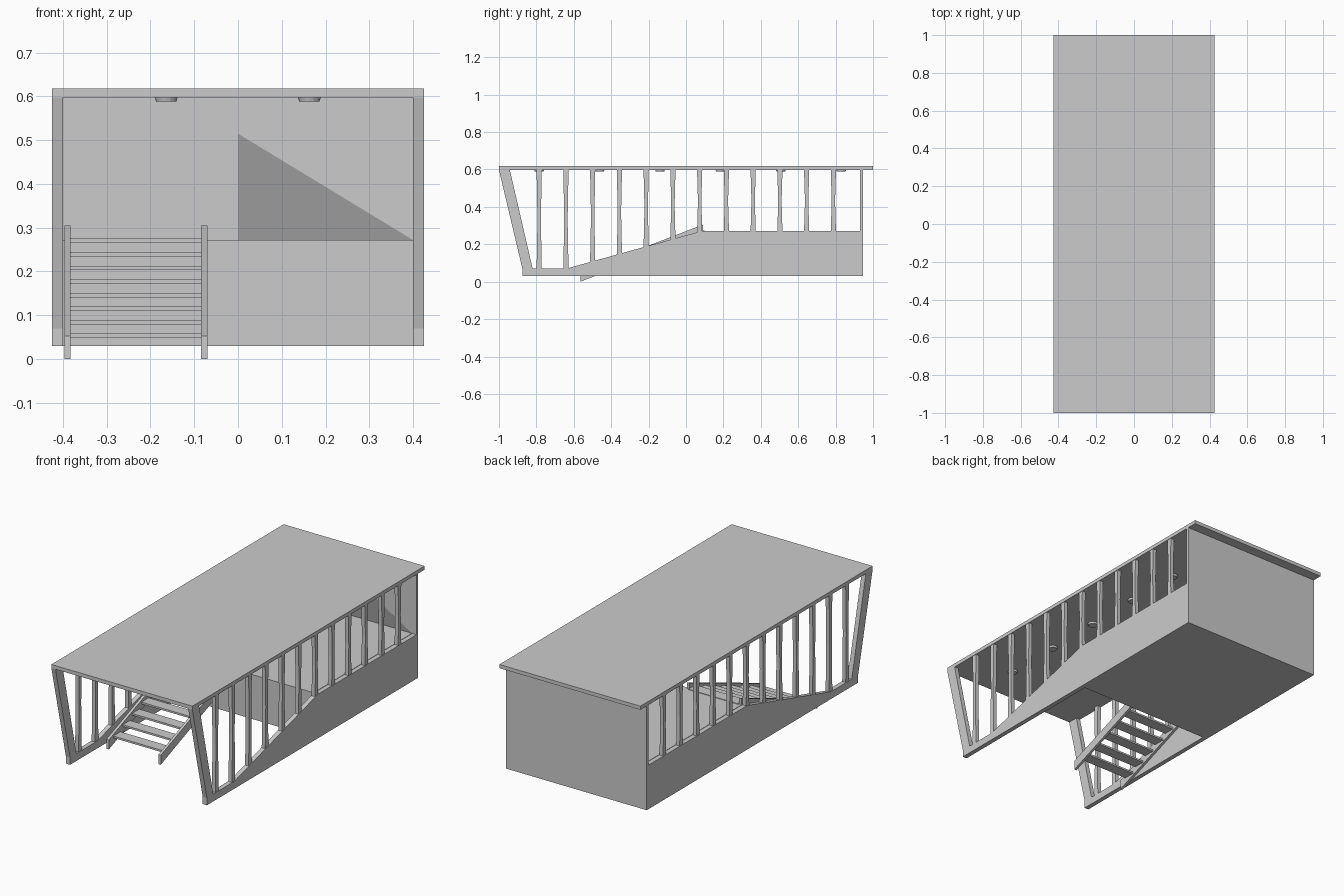
import bpy, bmesh
from mathutils import Vector

if "Cube" in bpy.data.objects:
    bpy.data.objects.remove(bpy.data.objects["Cube"])


def material(name, v):
    m = bpy.data.materials.new(name)
    m.diffuse_color = (v, v, v, 1)
    m.use_nodes = True
    m.node_tree.nodes["Principled BSDF"].inputs["Base Color"].default_value = m.diffuse_color
    return m


GREY = material("light grey", 0.6)
DARK = material("mid grey", 0.33)


def finish(bm, name, mat=GREY, fix=True):
    if fix:
        bmesh.ops.recalc_face_normals(bm, faces=bm.faces)
    me = bpy.data.meshes.new(name)
    bm.to_mesh(me)
    bm.free()
    me.materials.append(mat)
    ob = bpy.data.objects.new(name, me)
    bpy.context.collection.objects.link(ob)
    return ob


def extrude_yz(name, pts, x0, x1):
    """Side profile (y, z) extruded from x0 to x1."""
    bm = bmesh.new()
    f = bm.faces.new([bm.verts.new((x0, y, z)) for y, z in pts])
    r = bmesh.ops.extrude_face_region(bm, geom=[f])
    vs = [v for v in r["geom"] if isinstance(v, bmesh.types.BMVert)]
    bmesh.ops.translate(bm, verts=vs, vec=Vector((x1 - x0, 0, 0)))
    return finish(bm, name)


def box(name, x0, x1, y0, y1, z0, z1):
    return extrude_yz(name, [(y0, z0), (y1, z0), (y1, z1), (y0, z1)], x0, x1)


def rail_height(y):
    # top of the low side wall: sill, ramp, then level
    return 0.07 + 0.2 * min(1, max(0, (y + 0.64) / 0.72))


# roof slab, rear wall and raised floor block
box("roof", -0.425, 0.425, -1, 1, 0.598, 0.618)
box("back_wall", -0.425, 0.425, 0.93, 0.945, 0.03, 0.598)
box("raised_floor", -0.4, 0.4, 0.08, 0.93, 0.03, 0.272)

# triangular panel on the inside of the rear wall
bm = bmesh.new()
bm.faces.new([bm.verts.new((x, 0.927, z))
              for x, z in ((0, 0.272), (0.4, 0.272), (0, 0.515))])
finish(bm, "wall_triangle", DARK, False)

# side walls with slanted front post, and balusters
wall = [(-0.875, 0.03), (0.93, 0.03), (0.93, 0.27), (0.08, 0.27), (-0.64, 0.07),
        (-0.82, 0.07), (-0.942, 0.598), (-1, 0.598), (-0.875, 0.07)]
for side, s in (("left", -1), ("right", 1)):
    extrude_yz(side + "_side_wall", wall, s * 0.4, s * 0.425)
    for i in range(12):
        y = -0.785 + i * 0.143
        z0 = rail_height(y) - 0.006
        zm = (z0 + 0.598) / 2
        a, b = 0.014, 0.009
        extrude_yz(f"{side}_baluster_{i}",
                   [(y - a, z0), (y + a, z0), (y + b, zm), (y + a, 0.598),
                    (y - a, 0.598), (y - b, zm)], s * 0.402, s * 0.423)

# stairs: two stringers and eight open treads
for name, x in (("left_stringer", -0.397), ("right_stringer", -0.084)):
    extrude_yz(name, [(-0.565, 0), (0.09, 0.253), (0.09, 0.305), (-0.565, 0.052)],
               x, x + 0.014)
for i in range(8):
    y, z = -0.495 + i * 0.0803, 0.053 + i * 0.031
    box(f"tread_{i}", -0.383, -0.084, y - 0.031, y + 0.031, z - 0.005, z + 0.005)

# round ceiling lamps in two rows
for x in (-0.164, 0.163):
    for i in range(6):
        bm = bmesh.new()
        bmesh.ops.create_cone(bm, cap_ends=True, segments=16, radius1=0.023,
                              radius2=0.026, depth=0.01)
        bmesh.ops.translate(bm, verts=bm.verts,
                            vec=Vector((x, -0.785 + i * 0.323, 0.593)))
        finish(bm, f"ceiling_lamp_{i}")
